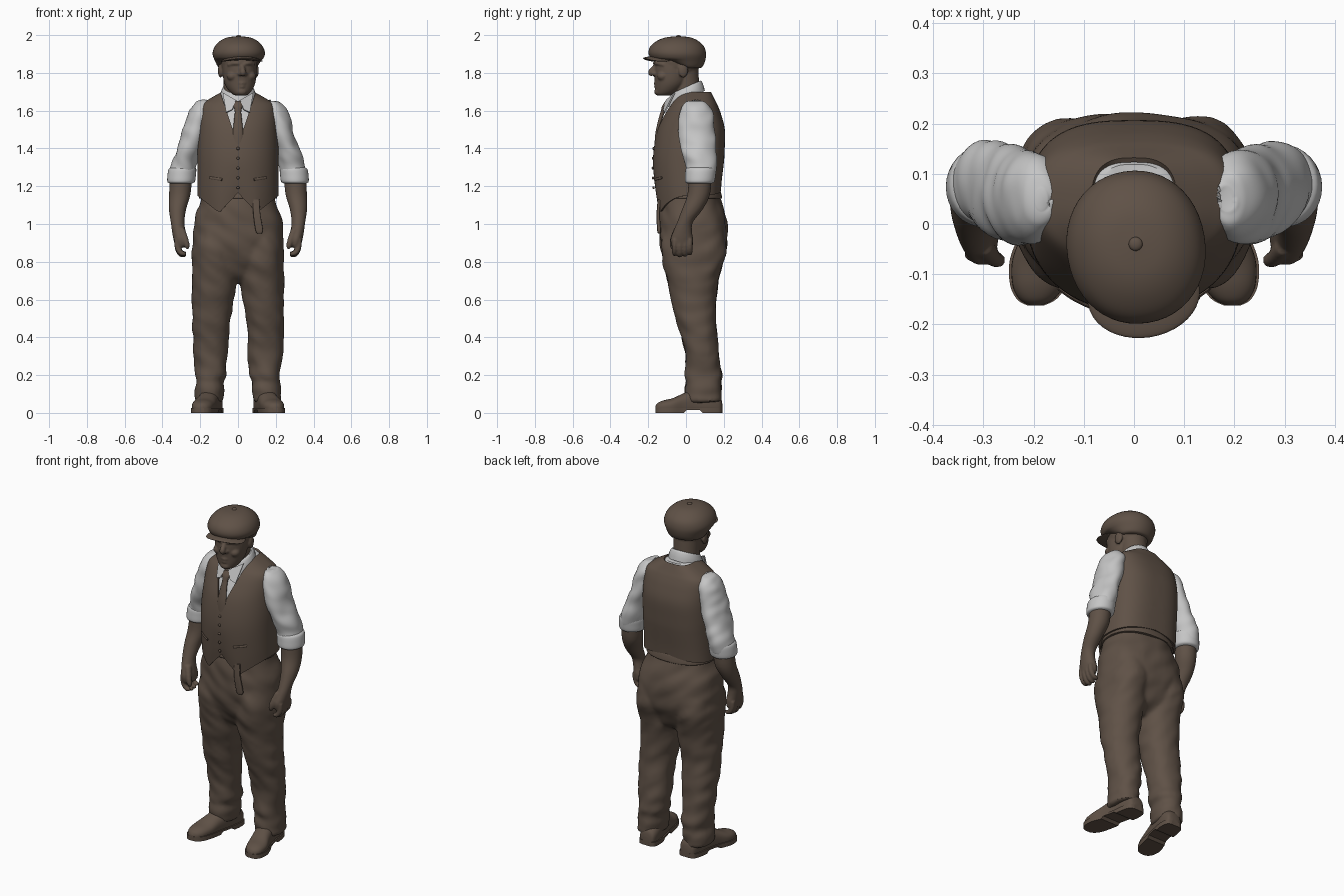
import bpy, bmesh, math
from mathutils import Vector, Matrix, noise

def material(name, rgb):
    m = bpy.data.materials.new(name)
    m.diffuse_color = (*rgb, 1)
    return m

BROWN = material("warm brown", (0.115, 0.083, 0.062))
WHITE = material("shirt white", (0.56, 0.56, 0.56))

def add(name, bm, mat):
    bmesh.ops.recalc_face_normals(bm, faces=bm.faces)
    me = bpy.data.meshes.new(name)
    bm.to_mesh(me)
    bm.free()
    me.materials.append(mat)
    ob = bpy.data.objects.new(name, me)
    bpy.context.collection.objects.link(ob)
    return ob

def spline(secs, sub):
    out = []
    for i in range(len(secs) - 1):
        p = [secs[max(i - 1, 0)], secs[i], secs[i + 1], secs[min(i + 2, len(secs) - 1)]]
        for k in range(sub):
            t = k / sub
            out.append([0.5 * (2 * b + (c - a) * t + (2 * a - 5 * b + 4 * c - d) * t * t
                        + (3 * b - a - 3 * c + d) * t ** 3) for a, b, c, d in zip(*p)])
    return out + [list(secs[-1])]

def loft(name, secs, mat=BROWN, n=(2, 2), frame="z", side=1, seg=32, caps=True, sub=5):
    """Skin rounded rings (x, y, z, radius_u, radius_v); n = front and back squareness."""
    bm, rings, pts = bmesh.new(), [], spline(secs, sub)
    for i, (x, y, z, ru, rv) in enumerate(pts):
        u, v = Vector((1, 0, 0)), Vector((0, 1, 0)) if frame == "z" else Vector((0, 0, 1))
        if frame == "path":
            t = Vector(pts[min(i + 1, len(pts) - 1)][:3]) - Vector(pts[max(i - 1, 0)][:3])
            t.normalize()
            u = Vector((0, 1, 0)) - t * t.y
            u.normalize()
            v = t.cross(u)
        ring = []
        for k in range(seg):
            c, s = math.cos(math.tau * k / seg), math.sin(math.tau * k / seg)
            e = 2 / (n[1] if s > 0 else n[0])
            p = Vector((x, y, z)) + u * math.copysign(abs(c) ** e, c) * max(ru, .001) \
                + v * math.copysign(abs(s) ** e, s) * max(rv, .001)
            ring.append(bm.verts.new((p.x * side, p.y, p.z)))
        rings.append(ring)
    for a, b in zip(rings, rings[1:]):
        for k in range(seg):
            bm.faces.new((a[k], a[(k + 1) % seg], b[(k + 1) % seg], b[k]))
    if caps:
        bm.faces.new(rings[0])
        bm.faces.new(rings[-1])
    return add(name, bm, mat)

def ball(name, loc, r, mat=BROWN, seg=24):
    bm = bmesh.new()
    bmesh.ops.create_uvsphere(bm, u_segments=seg, v_segments=seg // 2, radius=1,
                              matrix=Matrix.Translation(loc) @ Matrix.Diagonal((*r, 1)))
    return add(name, bm, mat)

def apply(ob, kind, **settings):
    mod = ob.modifiers.new(kind, kind)
    for k, v in settings.items():
        setattr(mod, k, v)
    bpy.context.view_layer.objects.active = ob
    bpy.ops.object.modifier_apply(modifier=mod.name)

def fuse(name, obs, voxel, smooth):
    bpy.ops.object.select_all(action="DESELECT")
    for o in obs:
        o.select_set(True)
    bpy.context.view_layer.objects.active = obs[0]
    bpy.ops.object.join()
    ob = obs[0]
    ob.name = name
    apply(ob, "REMESH", mode="VOXEL", voxel_size=voxel)
    apply(ob, "SMOOTH", factor=0.5, iterations=smooth)
    return ob

def wrinkle(ob, amount, scale):
    for v in ob.data.vertices:
        p = Vector((v.co.x * scale, v.co.y * scale, v.co.z * scale * 1.5 + v.co.x * 8))
        v.co += v.normal * noise.noise(p) * amount

# Vest: torso shell with pointed hem and V neck
torso = [(0, .015, 1.05, .215, .17), (0, .012, 1.15, .215, .178), (0, .0125, 1.3, .215, .1875),
         (0, .0175, 1.4, .215, .1875), (0, .0275, 1.5, .211, .178), (0, .035, 1.58, .207, .151),
         (0, .04, 1.63, .196, .127), (0, .042, 1.66, .155, .11), (0, .042, 1.70, .085, .09)]
vest = loft("vest", torso, n=(2.1, 2.8), seg=72, caps=False)
for v in vest.data.vertices:
    a = min(abs(v.co.x), .215)
    if v.co.y > .015:
        hem = 1.18 - a / .215 * .03
    else:
        hem = 1.165 - a * 1.05 if a < .1 else 1.06 + (a - .1) / .115 * .09
    if v.co.z < 1.35:
        v.co.z = hem + (v.co.z - 1.05) / .3 * (1.35 - hem)
bm = bmesh.new()
bm.from_mesh(vest.data)
K, V0 = .34, 1.42
for s in (1, -1):
    bmesh.ops.bisect_plane(bm, geom=bm.verts[:] + bm.edges[:] + bm.faces[:],
                           plane_co=(0, 0, V0), plane_no=(s, 0, -K))
neck = [f for f in bm.faces if f.calc_center_median().y < .0
        and abs(f.calc_center_median().x) < (f.calc_center_median().z - V0) * K]
bmesh.ops.delete(bm, geom=neck, context="FACES")
bm.to_mesh(vest.data)
bm.free()
apply(vest, "SOLIDIFY", thickness=.01, offset=-1)
for i in range(5):
    z = 1.4 - i * .052
    ball("vest button", (0, -.172 - .004 * math.sin(i * .8), z), (.008, .006, .008), seg=12)
for s in (1, -1):
    loft("vest pocket welt", [(.085, -.166, 1.235, .004, .007), (.12, -.149, 1.24, .004, .007),
                              (.15, -.128, 1.245, .004, .007)], frame="path", side=s, seg=10)

# Shirt front, collar and tie
loft("shirt front", [(x, y, z, a - .013, b - .013) for x, y, z, a, b in torso[2:]],
     WHITE, n=(2.1, 2.8), seg=48)
collar = loft("shirt collar", [(0, 0, 1.66, .096, .1), (0, 0, 1.69, .092, .093),
                               (0, 0, 1.715, .083, .084), (0, 0, 1.725, .076, .076)], WHITE)
for v in collar.data.vertices:
    v.co.z += v.co.y * .45
for s in (1, -1):
    bm = bmesh.new()
    bm.faces.new([bm.verts.new((x * s, y, z)) for x, y, z in
                  ((.01, -.103, 1.655), (.08, -.06, 1.695), (.062, -.112, 1.59), (.03, -.118, 1.605))])
    flap = add("collar flap", bm, WHITE)
    apply(flap, "SOLIDIFY", thickness=.008, offset=0)
loft("tie", [(0, -.1, 1.65, .015, .01), (0, -.112, 1.625, .024, .014), (0, -.122, 1.595, .017, .012),
             (0, -.137, 1.55, .021, .01), (0, -.152, 1.48, .027, .01), (0, -.162, 1.40, .022, .006)])

# Sleeves, cuffs, forearms and hands
for s in (1, -1):
    sleeve = loft("sleeve", [(.185, .05, 1.655, .01, .02), (.19, .05, 1.645, .035, .055),
                             (.2, .053, 1.60, .06, .085), (.225, .057, 1.5, .066, .098),
                             (.258, .065, 1.4, .065, .096), (.287, .08, 1.31, .068, .084),
                             (.298, .076, 1.25, .066, .076)], WHITE, side=s, sub=9, seg=40)
    wrinkle(sleeve, .009, 11)
    loft("rolled cuff", [(.292, .078, 1.3, .062, .07), (.294, .078, 1.29, .073, .08),
                         (.298, .076, 1.26, .075, .081), (.301, .073, 1.225, .073, .078),
                         (.302, .072, 1.215, .06, .065)], WHITE, side=s)
    arm = [loft("forearm", [(.3, .075, 1.27, .058, .06), (.308, .068, 1.16, .057, .06),
                            (.32, .035, 1.08, .046, .055), (.32, -.005, 1.01, .036, .042),
                            (.313, -.018, .96, .036, .05), (.306, -.022, .92, .036, .06),
                            (.303, -.02, .885, .03, .056), (.303, -.02, .875, .02, .045)], side=s)]
    for k in range(4):
        y = -.06 + k * .027
        d = .008 * abs(k - 1.3)
        arm.append(loft("finger", [(.322, y, .92, .014, .016), (.32, y, .875 + d / 2, .014, .016),
                                   (.306, y, .84 + d, .014, .014), (.286, y, .832 + d, .012, .012),
                                   (.277, y, .84 + d, .005, .005)], frame="path", side=s, seg=12))
    arm.append(loft("thumb", [(.3, -.045, .97, .02, .02), (.28, -.068, .92, .016, .017),
                              (.27, -.072, .885, .014, .014), (.267, -.07, .865, .006, .006)],
                    frame="path", side=s, seg=12))
    fuse("forearm and hand", arm, .006, 3)

# Trousers: hips and legs fused into one surface
parts = [loft("hips", [(0, .025, 1.19, .185, .14), (0, .027, 1.1, .208, .163), (0, .039, 1.0, .236, .18),
                       (0, .04, .9, .241, .179), (0, .04, .8, .236, .15), (0, .04, .73, .2, .11),
                       (0, .04, .69, .1, .06)], n=(2.2, 2.3), seg=48)]
for s in (1, -1):
    parts.append(loft("leg", [(.12, .04, .98, .1, .15), (.128, .041, .86, .114, .172),
                              (.125, .037, .75, .118, .148), (.127, .037, .66, .114, .128),
                              (.14, .052, .5, .102, .106), (.145, .07, .4, .097, .096),
                              (.143, .087, .3, .092, .09), (.144, .09, .245, .082, .09),
                              (.143, .092, .2, .083, .097), (.148, .092, .165, .074, .092),
                              (.149, .092, .125, .079, .099), (.152, .093, .09, .072, .095),
                              (.154, .095, .06, .072, .094)], side=s, n=(2.2, 2.2)))
trousers = fuse("trousers", parts, .011, 5)
wrinkle(trousers, .009, 9)
loft("waistband", [(0, .025, 1.135, .2, .16), (0, .025, 1.14, .207, .166), (0, .025, 1.175, .199, .158),
                   (0, .025, 1.18, .19, .15)], n=(2.2, 2.3), seg=48)
loft("hanging belt end", [(.095, -.142, 1.13, .018, .008), (.1, -.147, 1.05, .019, .009),
                          (.112, -.143, .97, .02, .01), (.113, -.142, .95, .012, .007)], n=(4, 4))

# Shoes with soles, toes turned out
for s in (1, -1):
    shape = [(.132, .192, .02, .05), (.133, .18, .045, .09), (.138, .13, .056, .12), (.148, .06, .054, .13),
             (.165, -.01, .055, .105), (.182, -.07, .06, .078), (.19, -.12, .052, .066),
             (.194, -.15, .034, .052), (.196, -.162, .012, .035)]
    shoe = loft("shoe", [(x, y, h / 2, w, h / 2) for x, y, w, h in shape], frame="y", side=s, n=(4, 2.2))
    for v in shoe.data.vertices:
        v.co.z = max(v.co.z, .015)
    sole = loft("sole", [(x, y, .014, w + .005, .012) for x, y, w, h in shape], frame="y", side=s, n=(6, 6))
    for v in sole.data.vertices:
        low = .014 if 0 < v.co.y < .085 else .0
        v.co.z = .026 if v.co.z > .014 else low

# Head with face and ears
face = [ball("skull", (0, -.045, 1.86), (.098, .122, .11)),
        loft("jaw", [(0, -.068, 1.88, .088, .098), (0, -.072, 1.81, .09, .098), (0, -.08, 1.75, .083, .086),
                     (0, -.096, 1.71, .064, .068), (0, -.112, 1.685, .04, .047), (0, -.115, 1.68, .02, .025)]),
        loft("neck", [(0, .0, 1.64, .08, .08), (0, .0, 1.72, .073, .072), (0, -.01, 1.82, .075, .075)]),
        loft("nose", [(0, -.155, 1.85, .011, .012), (0, -.172, 1.825, .013, .013),
                      (0, -.185, 1.803, .018, .017), (0, -.178, 1.788, .012, .012)], frame="path", seg=16),
        ball("chin", (0, -.148, 1.7), (.028, .022, .02))]
for z, y, w, r in ((1.745, -.163, .034, .009), (1.727, -.162, .027, .009)):
    face.append(loft("lip", [(-w, y + .012, z + .008, .004, .004), (0, y, z, r, r),
                             (w, y + .012, z + .008, .004, .004)], frame="path", seg=12))
for s in (1, -1):
    face += [ball("cheek", (s * .048, -.132, 1.783), (.03, .03, .026)),
             ball("nostril", (s * .015, -.172, 1.795), (.011, .012, .01)),
             ball("eye", (s * .036, -.148, 1.825), (.014, .012, .009)),
             ball("ear", (s * .096, -.03, 1.812), (.013, .026, .037)),
             loft("brow", [(.012, -.164, 1.848, .01, .009), (.04, -.158, 1.851, .011, .01),
                           (.072, -.128, 1.842, .008, .008)], frame="path", side=s, seg=12)]
head = [fuse("head", face, .0055, 2)]

# Flat cap with brim and top button
head.append(loft("cap", [(0, -.02, 1.825, .09, .09), (0, -.02, 1.832, .106, .106), (0, -.035, 1.86, .122, .135),
                         (0, -.046, 1.9, .138, .152), (0, -.047, 1.94, .126, .142),
                         (0, -.045, 1.97, .097, .108), (0, -.042, 1.988, .058, .064),
                         (0, -.04, 1.994, .005, .005)], n=(2.1, 2.1), seg=48))
for v in head[-1].data.vertices:          # raise the front of the cap opening
    if v.co.z < 1.875 and v.co.y < 0:
        v.co.z += (1.875 - v.co.z) * min(1, -v.co.y / .1) * .8
brim = ball("cap brim", (0, -.145, 1.878), (.112, .083, .011), seg=40)
for v in brim.data.vertices:
    v.co.z -= v.co.x ** 2 * 1.3
head += [brim, ball("cap button", (0, -.04, 1.993), (.014, .014, .007), seg=16)]
turn = Matrix.Translation((0, -.02, 0)) @ Matrix.Rotation(math.radians(9), 4, "Z") @ Matrix.Translation((0, .02, 0))
for o in head:
    o.data.transform(turn)

# Smooth shading everywhere, keeping hard edges
bpy.ops.object.select_all(action="SELECT")
bpy.context.view_layer.objects.active = vest
bpy.ops.object.shade_smooth_by_angle(angle=math.radians(45))
